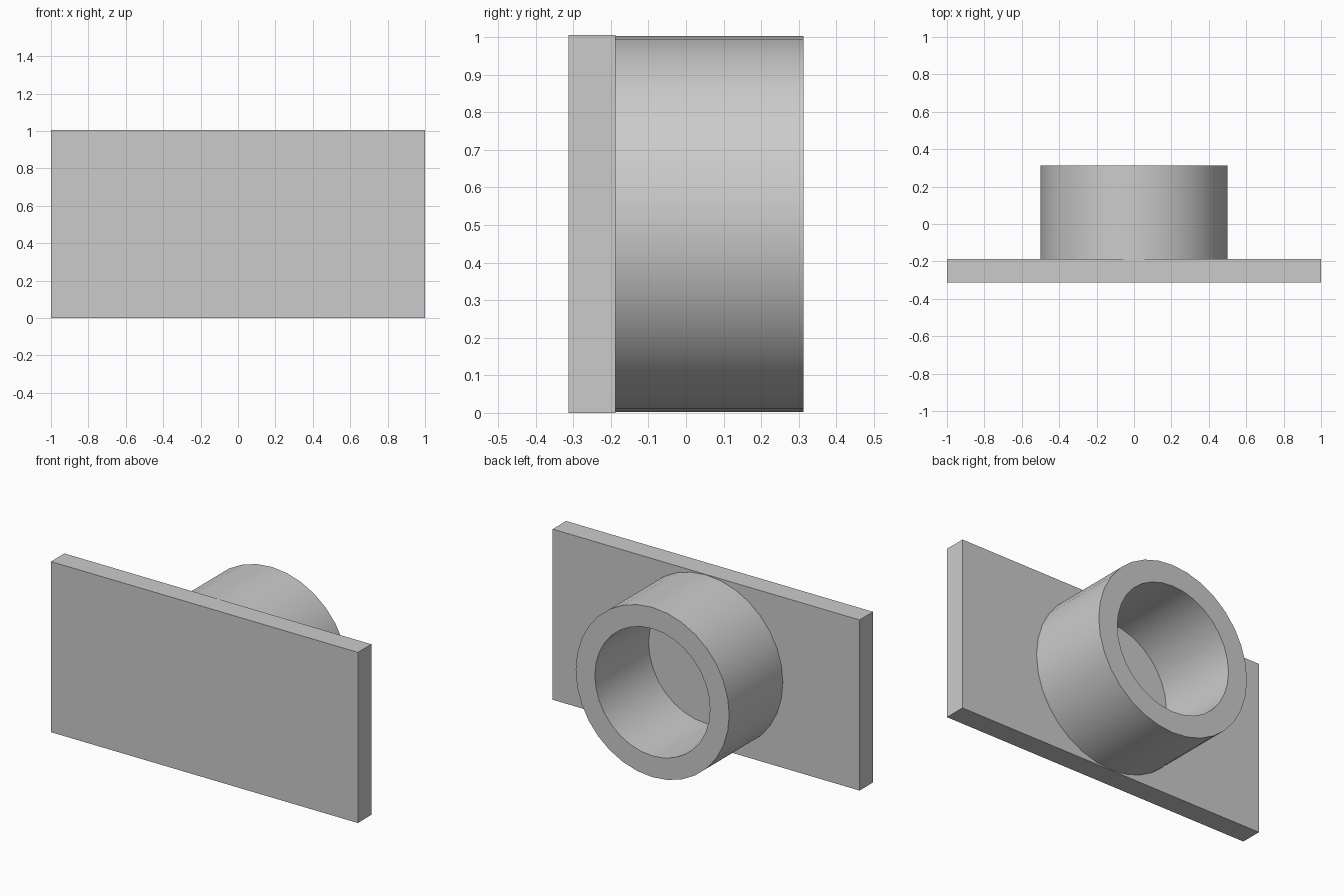
import bpy
import math
import bmesh

cube = bpy.data.objects.get("Cube")
if cube:
    bpy.data.objects.remove(cube, do_unlink=True)

HEIGHT = 1.005
BACK = 0.3125
PLATE_BACK = -0.1875
SIDES = 32

grey = bpy.data.materials.new("plain grey")
grey.use_nodes = True
colour = (0.6, 0.6, 0.6, 1)
grey.diffuse_color = colour
grey.node_tree.nodes["Principled BSDF"].inputs["Base Color"].default_value = colour


def add_object(name, bm):
    bmesh.ops.recalc_face_normals(bm, faces=bm.faces)
    mesh = bpy.data.meshes.new(name)
    bm.to_mesh(mesh)
    bm.free()
    mesh.materials.append(grey)
    obj = bpy.data.objects.new(name, mesh)
    bpy.context.collection.objects.link(obj)
    return obj


# Upright mounting plate
bm = bmesh.new()
bmesh.ops.create_cube(bm, size=1)
bmesh.ops.scale(bm, vec=(2, PLATE_BACK + BACK, HEIGHT), verts=bm.verts)
bmesh.ops.translate(bm, vec=(0, (PLATE_BACK - BACK) / 2, HEIGHT / 2), verts=bm.verts)
add_object("mounting_plate", bm)

# Open collar: a rectangular wall section swept around the y axis
bm = bmesh.new()
section = [(0.5, PLATE_BACK), (0.5, BACK), (0.375, BACK), (0.375, PLATE_BACK)]
rings = []
for i in range(SIDES):
    a = math.tau * i / SIDES
    rings.append([bm.verts.new((r * math.cos(a), y, HEIGHT / 2 + r * math.sin(a)))
                  for r, y in section])
for i, ring in enumerate(rings):
    following = rings[(i + 1) % SIDES]
    for j in range(len(section)):
        k = (j + 1) % len(section)
        bm.faces.new((ring[j], ring[k], following[k], following[j]))
collar = add_object("collar", bm)

# Smooth curved walls with crisp rims
bpy.ops.object.select_all(action="DESELECT")
collar.select_set(True)
bpy.context.view_layer.objects.active = collar
bpy.ops.object.shade_smooth_by_angle(angle=math.radians(30))
